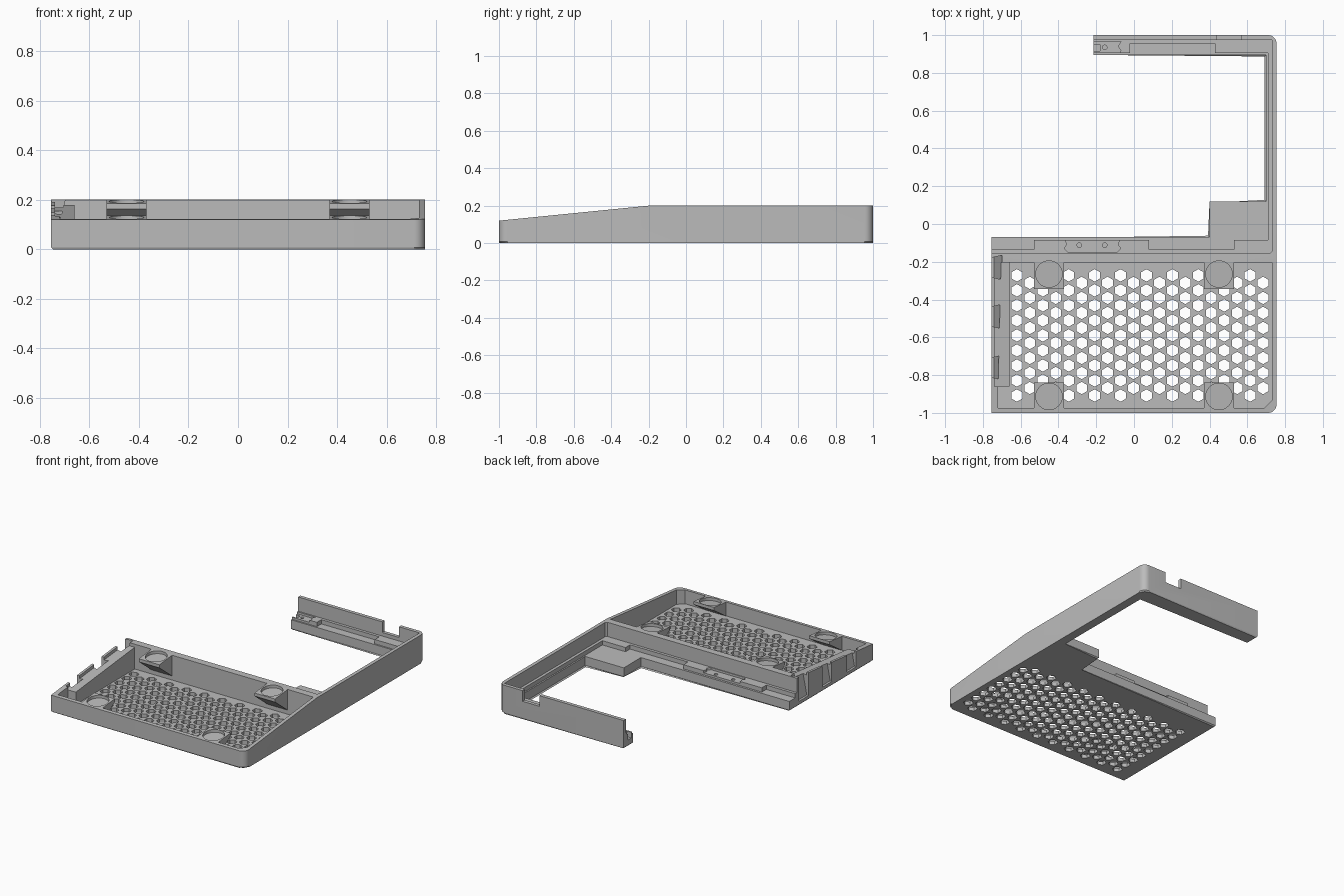
import bpy, bmesh, math
from mathutils import Vector

if "Cube" in bpy.data.objects:
    bpy.data.objects.remove(bpy.data.objects["Cube"])

grey = bpy.data.materials.new("plain_grey")
grey.diffuse_color = (0.5, 0.5, 0.5, 1)
grey.use_nodes = True
grey.node_tree.nodes["Principled BSDF"].inputs["Base Color"].default_value = grey.diffuse_color


def slope(y):
    """Height of the sloping rim at depth y."""
    return min(0.2, 0.2 + 0.1 * (y + 0.2))


def loft(bm, low, high):
    """Closed solid between two matching rings of points."""
    a = [bm.verts.new(p) for p in low]
    b = [bm.verts.new(p) for p in high]
    n = len(a)
    bm.faces.new(a[::-1])
    bm.faces.new(b)
    for i in range(n):
        j = (i + 1) % n
        bm.faces.new((a[i], a[j], b[j], b[i]))


def prism(bm, pts, z0, z1):
    loft(bm, [(x, y, z0) for x, y in pts], [(x, y, z1) for x, y in pts])


def side_prism(bm, pts, x0, x1):
    loft(bm, [(x0, y, z) for y, z in pts], [(x1, y, z) for y, z in pts])


def rect(x0, x1, y0, y1):
    return [(x0, y0), (x1, y0), (x1, y1), (x0, y1)]


def ngon(x, y, r, n, turn=0.0):
    return [(x + r * math.cos(turn + 2 * math.pi * i / n),
             y + r * math.sin(turn + 2 * math.pi * i / n)) for i in range(n)]


def arc(x, y, r, start):
    return [(x + r * math.cos(math.radians(start + 90 * i / 8)),
             y + r * math.sin(math.radians(start + 90 * i / 8))) for i in range(9)]


def make(name, bm):
    bmesh.ops.recalc_face_normals(bm, faces=bm.faces)
    me = bpy.data.meshes.new(name)
    bm.to_mesh(me)
    bm.free()
    ob = bpy.data.objects.new(name, me)
    bpy.context.collection.objects.link(ob)
    me.materials.append(grey)
    return ob


def cut(ob, build):
    """Subtract the solid drawn by build(bm)."""
    bm = bmesh.new()
    build(bm)
    tool = make("cutter", bm)
    tool.hide_render = True
    mod = ob.modifiers.new("cut", 'BOOLEAN')
    mod.operation, mod.solver, mod.object = 'DIFFERENCE', 'EXACT', tool
    bpy.context.view_layer.objects.active = ob
    bpy.ops.object.modifier_apply(modifier=mod.name)
    bpy.data.objects.remove(tool)


# Frame: full-height plan outline with a chamfered bottom edge
outline = ([(-0.755, -1)] + arc(0.71, -0.955, 0.045, -90) + arc(0.71, 0.955, 0.045, 0)
           + [(-0.215, 1), (-0.215, 0.895), (0.70, 0.895), (0.70, 0.12),
              (0.40, 0.12), (0.40, -0.07), (-0.755, -0.07)])
bm = bmesh.new()
prism(bm, outline, 0, 0.2)
bottom = [e for e in bm.edges if all(v.co.z < 0.001 for v in e.verts)]
bmesh.ops.bevel(bm, geom=bottom, offset=0.008, segments=1, affect='EDGES')
frame = make("tray_frame", bm)

# Sloping front rim
cut(frame, lambda b: side_prism(b, [(-1.1, 0.11), (-0.1, 0.21), (-0.1, 0.4), (-1.1, 0.4)], -1, 1))

# Tray pocket
cut(frame, lambda b: prism(b, [(-0.72, -0.975), (0.69, -0.975), (0.73, -0.935), (0.73, -0.205),
                               (-0.66, -0.205), (-0.66, -0.86), (-0.72, -0.86)], 0.025, 0.4))

# Raised ledge along the rear wall and the arm
cut(frame, lambda b: prism(b, [(-0.9, -0.155), (0.72, -0.155), (0.73, -0.145), (0.73, 0.975),
                               (-0.4, 0.975), (-0.4, 0.2), (-0.9, 0.2)], 0.10, 0.4))

# Lower ledge steps
cut(frame, lambda b: prism(b, [(-0.9, -0.135), (-0.53, -0.135), (-0.53, -0.085), (0.08, -0.085),
                               (0.08, -0.135), (0.53, -0.135), (0.53, -0.085), (0.71, -0.085),
                               (0.71, 0.905), (0.43, 0.905), (0.43, 0.955), (-0.02, 0.955),
                               (-0.02, 0.905), (-0.3, 0.905), (-0.3, 0.3), (-0.9, 0.3)],
                               0.07, 0.4))


# Clip pockets, screw holes and the slot in the arm end
def clip_pockets(b):
    prism(b, [(-0.35, -0.15), (-0.09, -0.15), (-0.07, -0.13), (-0.085, -0.11), (-0.07, -0.06),
              (-0.37, -0.06), (-0.355, -0.11), (-0.37, -0.13)], 0.085, 0.3)
    prism(b, [(-0.3, 0.88), (-0.09, 0.88), (-0.07, 0.92), (-0.085, 0.94), (-0.07, 0.965),
              (-0.3, 0.965)], 0.085, 0.3)


def small_holes(b):
    for x, y in ((-0.29, -0.112), (-0.155, -0.112), (-0.155, 0.935)):
        prism(b, ngon(x, y, 0.012, 16), 0.05, 0.3)
    prism(b, rect(-0.3, -0.18, 0.915, 0.95), 0.045, 0.15)


cut(frame, clip_pockets)
cut(frame, small_holes)

# Opening in the back wall
cut(frame, lambda b: prism(b, rect(0.44, 0.57, 0.96, 1.1), 0.125, 0.4))

# Lowered inner strip on the left wall
cut(frame, lambda b: side_prism(b, [(-0.86, slope(-0.86) - 0.022), (-0.205, slope(-0.205) - 0.022),
                                    (-0.205, 0.4), (-0.86, 0.4)], -0.738, -0.65))


# Tapered dovetail slots in the left wall
def dovetails(b):
    for y in (-0.23, -0.49, -0.76):
        loft(b, [(-0.78, y - 0.045, 0.03), (-0.74, y - 0.055, 0.03),
                 (-0.74, y + 0.055, 0.03), (-0.78, y + 0.045, 0.03)],
                [(-0.78, y - 0.045, 0.22), (-0.693, y - 0.066, 0.22),
                 (-0.693, y + 0.066, 0.22), (-0.78, y + 0.045, 0.22)])


cut(frame, dovetails)


# Hexagonal vents in the floor
def vents(b):
    for col in range(20):
        odd = col % 2
        for row in range(9 - odd):
            prism(b, ngon(-0.62 + col * 0.0686, -0.272 - 0.0795 * (row + odd / 2),
                          0.033, 6, math.pi / 6), -0.05, 0.05)


cut(frame, vents)

# Corner pads: overhanging brackets with round recesses
parts = [frame]
pads = []
for side, x in (("left", -0.45), ("right", 0.45)):
    for end, wall, edge, yc in (("rear", -0.2, -0.345, -0.265), ("front", -0.98, -0.84, -0.913)):
        bm = bmesh.new()
        low = 0.05 if end == "rear" else 0.02
        side_prism(bm, [(wall, low), (edge, slope(edge) - 0.022), (edge, slope(edge)),
                        (wall, slope(wall))], x - 0.08, x + 0.08)
        pads.append((make(f"{end}_{side}_pad", bm), x, yc))


def recesses(b):
    for _, x, yc in pads:
        ring = ngon(x, yc, 0.07, 40)
        loft(b, [(px, py, 0.18 + 0.1 * (py + 0.2)) for px, py in ring],
                [(px, py, 0.4) for px, py in ring])


for ob in [frame] + [p[0] for p in pads]:
    cut(ob, recesses)
    bpy.ops.object.select_all(action='DESELECT')
    ob.select_set(True)
    bpy.context.view_layer.objects.active = ob
    bpy.ops.object.shade_smooth_by_angle(angle=math.radians(25))
